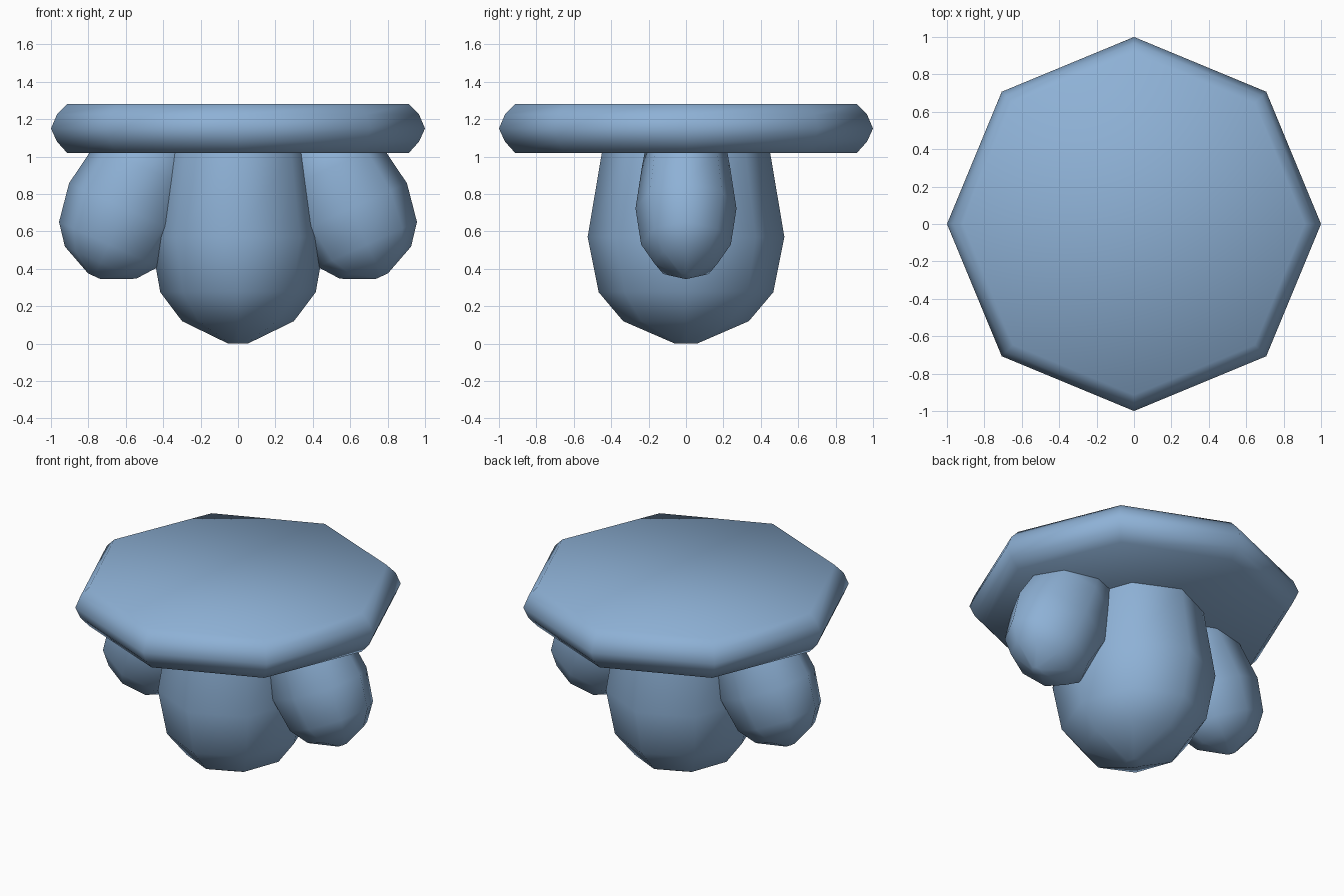
import bpy, bmesh
from math import cos, sin, tau, radians
from mathutils import Matrix

if "Cube" in bpy.data.objects:
    bpy.data.objects.remove(bpy.data.objects["Cube"])

blue = bpy.data.materials.new("soft blue")
blue.diffuse_color = (0.27, 0.44, 0.67, 1)
blue.use_nodes = True
blue.node_tree.nodes["Principled BSDF"].inputs["Base Color"].default_value = blue.diffuse_color


def lathe(name, profile, matrix=Matrix(), sides=8):
    """Eight-sided turned shape from (radius, height) pairs, bottom to top."""
    bm = bmesh.new()
    rings = [[bm.verts.new((r * cos(tau * i / sides), r * sin(tau * i / sides), z))
              for i in range(sides)] for r, z in profile]
    for a, b in zip(rings, rings[1:]):
        for i in range(sides):
            j = (i + 1) % sides
            bm.faces.new((a[i], a[j], b[j], b[i]))
    bm.faces.new(rings[0][::-1])
    bm.faces.new(rings[-1])
    bm.transform(matrix)
    bmesh.ops.recalc_face_normals(bm, faces=bm.faces)
    for f in bm.faces:
        f.smooth = True
    mesh = bpy.data.meshes.new(name)
    bm.to_mesh(mesh)
    bm.free()
    mesh.materials.append(blue)
    obj = bpy.data.objects.new(name, mesh)
    bpy.context.collection.objects.link(obj)
    return obj


# octagonal slab with a rounded rim
lathe("top_slab", [(0.914, 1.02), (0.968, 1.08), (1.0, 1.15),
                   (0.968, 1.225), (0.914, 1.28)])

# egg-shaped central body, a little narrower across x, ending inside the slab
egg = [(0.059, 0.005), (0.336, 0.12), (0.467, 0.275), (0.526, 0.57)]
lathe("central_body", [(0.059, 0.0)] + egg[1:] + [(0.45, 1.02), (0.41, 1.2)],
      Matrix.Diagonal((0.89, 1, 1, 1)))

# smaller side lobes, bottoms leaning outward, tops buried in the slab
lobe = [(0.03, 0.0), (0.172, 0.08), (0.24, 0.187), (0.27, 0.398),
        (0.236, 0.64), (0.2, 0.85)]
for side, name in ((1, "right_lobe"), (-1, "left_lobe")):
    place = (Matrix.Translation((0.768 * side, 0, 0.36))
             @ Matrix.Rotation(radians(-24.3 * side), 4, 'Y')
             @ Matrix.Diagonal((1.215, 1, 1, 1)))
    lathe(name, lobe, place)
